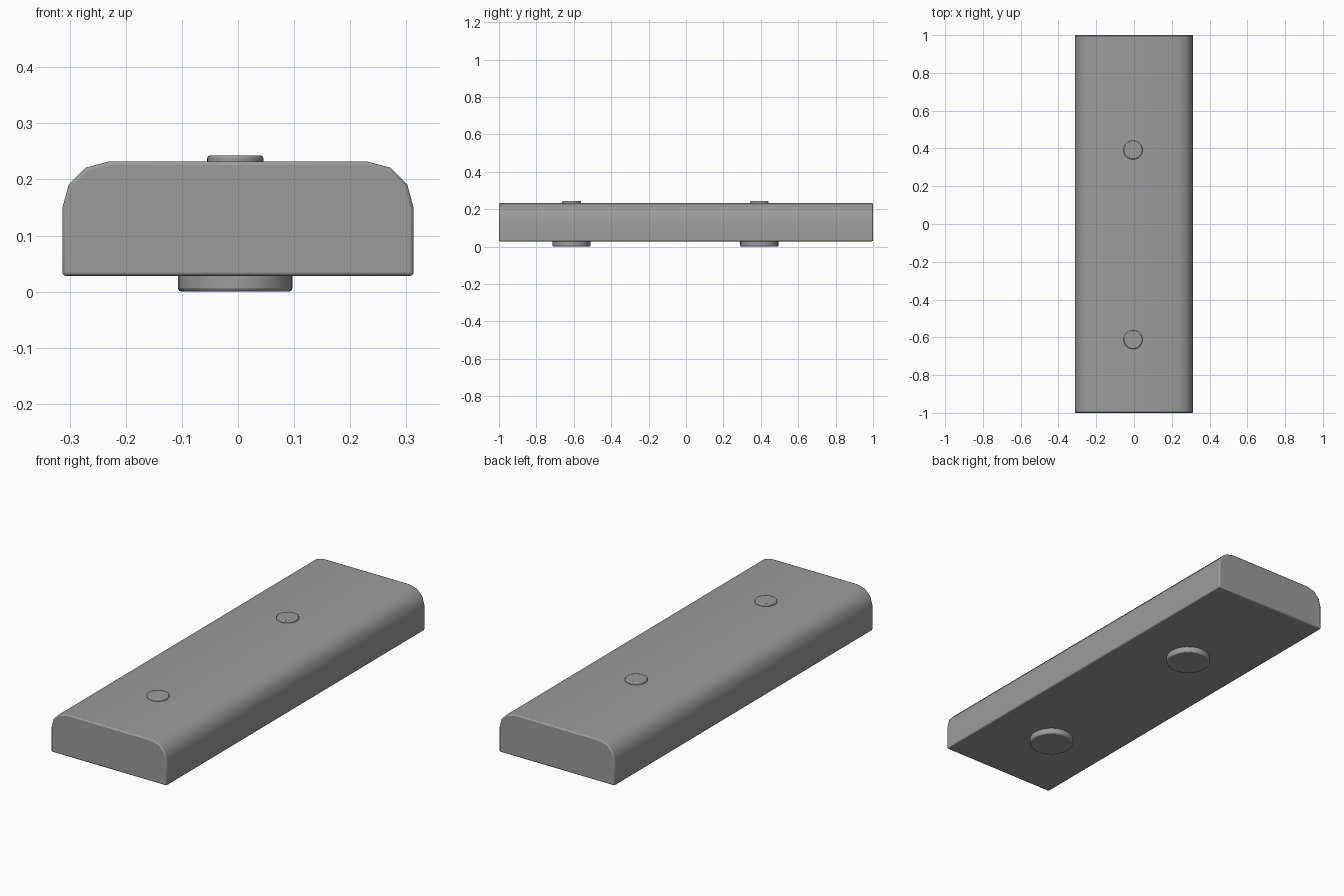
import bpy
import bmesh
import math

cube = bpy.data.objects.get("Cube")
if cube:
    bpy.data.objects.remove(cube, do_unlink=True)

# Single grey finish
grey = bpy.data.materials.new("grey")
grey.use_nodes = True
colour = (0.33, 0.33, 0.33, 1)
grey.diffuse_color = colour
grey.node_tree.nodes["Principled BSDF"].inputs["Base Color"].default_value = colour


def finish(name, bm, bevel, segments):
    bmesh.ops.recalc_face_normals(bm, faces=bm.faces)
    mesh = bpy.data.meshes.new(name)
    bm.to_mesh(mesh)
    bm.free()
    mesh.materials.append(grey)
    obj = bpy.data.objects.new(name, mesh)
    bpy.context.collection.objects.link(obj)
    mod = obj.modifiers.new("edge_bevel", "BEVEL")
    mod.width = bevel
    mod.segments = segments
    mod.limit_method = "ANGLE"
    mod.angle_limit = math.radians(40)
    bpy.ops.object.select_all(action="DESELECT")
    obj.select_set(True)
    bpy.context.view_layer.objects.active = obj
    bpy.ops.object.shade_smooth_by_angle(angle=math.radians(50))
    return obj


def disc(name, x, y, bottom, top, radius, bevel):
    bm = bmesh.new()
    bmesh.ops.create_cone(bm, cap_ends=True, segments=32, radius1=radius,
                          radius2=radius, depth=top - bottom)
    obj = finish(name, bm, bevel, 2)
    obj.location = (x, y, (bottom + top) / 2)


# Body: slab with rounded top long edges, extruded along y
half_w, base, top, radius = 0.313, 0.028, 0.232, 0.083
arc = [(half_w - radius + radius * math.cos(a), top - radius + radius * math.sin(a))
       for a in (math.radians(30 * i) for i in range(4))]
profile = [(half_w, base)] + arc
profile += [(-x, z) for x, z in reversed(profile)]
bm = bmesh.new()
face = bm.faces.new([bm.verts.new((x, -1, z)) for x, z in profile])
ext = bmesh.ops.extrude_face_region(bm, geom=[face], use_keep_orig=True)
verts = [v for v in ext["geom"] if isinstance(v, bmesh.types.BMVert)]
bmesh.ops.translate(bm, verts=verts, vec=(0, 2, 0))
finish("body", bm, 0.006, 2)

# Top buttons and the feet beneath them
for label, y in (("front", -0.612), ("back", 0.392)):
    disc(label + "_button", -0.005, y, 0.21, 0.243, 0.05, 0.005)
    disc(label + "_foot", -0.005, y, 0.0, 0.06, 0.102, 0.006)
